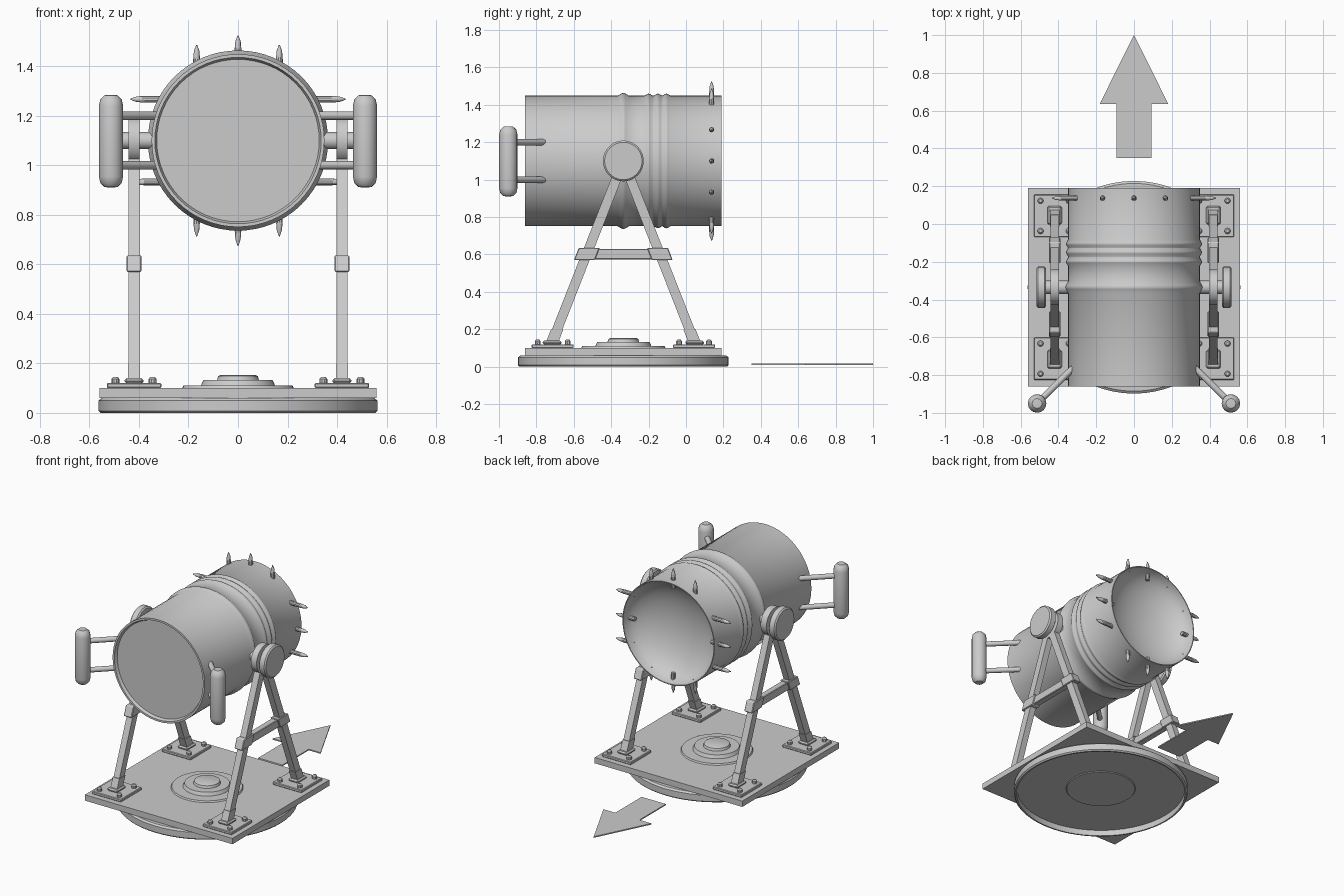
import bpy, bmesh, math
from mathutils import Vector, Matrix

cube = bpy.data.objects.get("Cube")
if cube:
    bpy.data.objects.remove(cube, do_unlink=True)

steel = bpy.data.materials.new("grey_steel")
steel.use_nodes = True
grey = (0.6, 0.6, 0.6, 1)
steel.diffuse_color = grey
steel.node_tree.nodes["Principled BSDF"].inputs["Base Color"].default_value = grey

MID = -0.335          # pivot position along y
AXIS_Z = 1.1          # pivot height


def finish(bm, name, smooth=False, bevel=0):
    bmesh.ops.recalc_face_normals(bm, faces=bm.faces)
    mesh = bpy.data.meshes.new(name)
    bm.to_mesh(mesh)
    bm.free()
    mesh.materials.append(steel)
    ob = bpy.data.objects.new(name, mesh)
    bpy.context.collection.objects.link(ob)
    if bevel:
        mod = ob.modifiers.new("Bevel", "BEVEL")
        mod.width = bevel
        mod.segments = 1
    if smooth:
        bpy.ops.object.select_all(action="DESELECT")
        ob.select_set(True)
        bpy.context.view_layer.objects.active = ob
        bpy.ops.object.shade_smooth_by_angle(angle=math.radians(35))
    return ob


def lathe(name, profile, origin, axis, sides=24, bend=(0, 0, 0)):
    """Turn (radius, distance) pairs about an axis; bend shifts the last ring."""
    bm = bmesh.new()
    rings = []
    for radius, dist in profile:
        if radius == 0:
            rings.append([bm.verts.new((0, 0, dist))])
        else:
            turn = [2 * math.pi * i / sides for i in range(sides)]
            rings.append([bm.verts.new((radius * math.cos(a), radius * math.sin(a), dist)) for a in turn])
    for a, b in zip(rings, rings[1:]):
        for i in range(sides):
            quad = [a[i % len(a)], a[(i + 1) % len(a)], b[(i + 1) % len(b)], b[i % len(b)]]
            bm.faces.new(list(dict.fromkeys(quad)))
    rot = Vector((0, 0, 1)).rotation_difference(Vector(axis)).to_matrix().to_4x4()
    bm.transform(Matrix.Translation(origin) @ rot)
    for v in rings[-1]:
        v.co += Vector(bend)
    return finish(bm, name, smooth=True)


def rod(name, a, b, radius, sides=16):
    a, b = Vector(a), Vector(b)
    length = (b - a).length
    return lathe(name, [(0, 0), (radius, 0), (radius, length), (0, length)], a, b - a, sides)


def box(name, centre, size, bevel=0.004):
    bm = bmesh.new()
    bmesh.ops.create_cube(bm, size=1)
    bm.transform(Matrix.Translation(centre) @ Matrix.Diagonal((*size, 1)))
    return finish(bm, name, bevel=bevel)


def prism(name, outline, normal, bevel=0):
    """Extrude a flat outline by the given vector."""
    bm = bmesh.new()
    face = bm.faces.new([bm.verts.new(p) for p in outline])
    new = bmesh.ops.extrude_face_region(bm, geom=[face])["geom"]
    bmesh.ops.translate(bm, vec=normal, verts=[v for v in new if isinstance(v, bmesh.types.BMVert)])
    return finish(bm, name, bevel=bevel)


# Base: hollow turntable, square plate and stepped centre boss
lathe("turntable", [(0, 0.035), (0.22, 0.035), (0.225, 0.04), (0.545, 0.04), (0.545, 0),
                    (0.555, 0), (0.563, 0.008), (0.563, 0.05), (0.55, 0.06), (0, 0.06)],
      (0, MID, 0), (0, 0, 1), 64)
box("base_plate", (0, MID, 0.08), (1.12, 1.05, 0.04), 0)
lathe("centre_boss", [(0.225, 0.1), (0.22, 0.11), (0.15, 0.11), (0.14, 0.132), (0.085, 0.132),
                      (0.08, 0.148), (0.07, 0.153), (0, 0.153)], (0, MID, 0), (0, 0, 1), 48)

# Barrel with raised rings, shallow closed end and concave open end
shell = [(0, -0.84), (0.328, -0.84), (0.336, -0.86), (0.349, -0.86)]
for y, h, w in ((-0.335, 0.015, 0.03), (-0.2, 0.011, 0.022), (-0.15, 0.011, 0.022), (-0.105, 0.011, 0.022)):
    shell += [(0.349, y - w), (0.349 + h * 0.8, y - w * 0.35), (0.349 + h, y),
              (0.349 + h * 0.8, y + w * 0.35), (0.349, y + w)]
shell += [(0.349, 0.19), (0.343, 0.19)]
bowl = [math.radians(90 - 10 * i) for i in range(1, 10)]
shell += [(0.343 * math.sin(a), 0.19 - 0.18 * math.cos(a)) for a in bowl[:-1]] + [(0, 0.01)]
lathe("barrel", shell, (0, 0, AXIS_Z), (0, 1, 0), 64)


def spike(centre, out, side, offset, tip):
    out, side = Vector(out), Vector(side)
    root = Vector(centre) + side * offset + out * 0.29
    n = tip - 0.29
    lean = side * (-0.01 if offset > 0 else 0.01)
    lathe("rim_spike", [(0, 0), (0.014, 0), (0.014, n - 0.06), (0.011, n - 0.025), (0.002, n), (0, n)],
          root, out, 10, lean)


# Rim spikes, three to each quarter
for sign in (-1, 1):
    for offset in (-0.167, 0, 0.167):
        c = (0, 0.137, AXIS_Z)
        spike(c, (0, 0, sign), (1, 0, 0), offset, 0.425 if offset == 0 else 0.387)
        spike(c, (sign, 0, 0), (0, 0, 1), offset, 0.435)

for s in (-1, 1):
    side = "left" if s > 0 else "right"
    x = 0.42 * s
    # Pivot: shaft, hub between the legs and outer cap
    rod(side + "_pivot_shaft", (0.33 * s, MID, AXIS_Z), (0.48 * s, MID, AXIS_Z), 0.035)
    lathe(side + "_pivot_hub", [(0, 0), (0.095, 0), (0.095, 0.044), (0, 0.044)],
          (x - 0.022 * s, MID, AXIS_Z), (s, 0, 0), 32)
    lathe(side + "_pivot_cap", [(0, 0), (0.1, 0), (0.109, 0.008), (0.109, 0.044), (0.1, 0.052), (0, 0.052)],
          (0.465 * s, MID, AXIS_Z), (s, 0, 0), 40)

    # Handle: upright grip on two slanted rods
    lathe(side + "_grip", [(0, 0), (0.026, 0.002), (0.043, 0.018), (0.049, 0.045), (0.049, 0.33),
                           (0.043, 0.357), (0.026, 0.373), (0, 0.375)],
          (0.513 * s, -0.95, 0.91), (0, 0, 1), 16)
    for z in (1.0, 1.2):
        rod(side + "_grip_rod", (0.513 * s, -0.95, z), (0.315 * s, -0.755, z), 0.017)

    for d in (-1, 1):
        # Slanted leg of the trestle
        def leg_y(z):
            return MID + d * 0.385 * (AXIS_Z - z) / 0.98

        def slant(name, z0, z1, half, thick, bevel=0):
            x0 = x - thick / 2
            prism(name, [(x0, leg_y(z0) - half, z0), (x0, leg_y(z0) + half, z0),
                         (x0, leg_y(z1) + half, z1), (x0, leg_y(z1) - half, z1)], (thick, 0, 0), bevel)

        slant(side + "_leg", 0.12, AXIS_Z, 0.028, 0.044)
        slant(side + "_leg_socket", 0.12, 0.2, 0.033, 0.05)
        slant(side + "_leg_clamp", 0.57, 0.636, 0.056, 0.06, 0.004)
        # Foot plate with a collar and corner bolts
        fy = MID + d * 0.378
        box(side + "_foot_plate", (x, fy, 0.11), (0.22, 0.225, 0.02))
        box(side + "_foot_collar", (x, leg_y(0.13), 0.129), (0.075, 0.1, 0.022), 0.008)
        for bx in (-1, 1):
            for by in (-1, 1):
                lathe("foot_bolt", [(0.016, 0), (0.016, 0.018), (0.009, 0.026), (0, 0.026)],
                      (x + bx * 0.075, fy + by * 0.08, 0.119), (0, 0, 1), 10)
    box(side + "_cross_bar", (x, MID, 0.602), (0.045, 0.32, 0.056))

# Flat direction arrow on the floor behind
half = [(0.092, 0.35), (0.092, 0.635), (0.182, 0.635)]
outline = half + [(0, 1.0)] + [(-px, py) for px, py in reversed(half)]
prism("floor_arrow", [(px, py, 0.008) for px, py in outline], (0, 0, 0.008))
